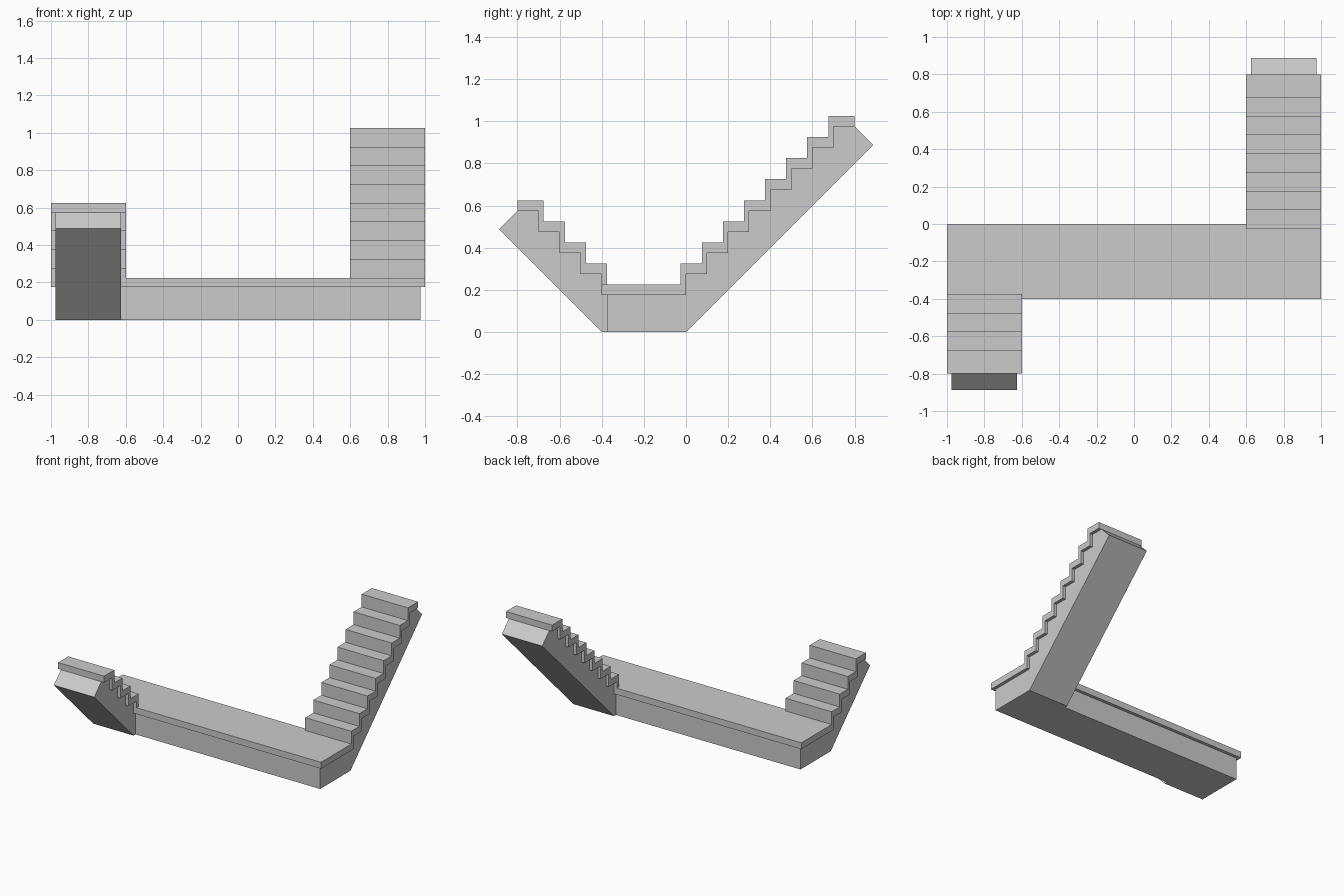
import bpy, bmesh

if "Cube" in bpy.data.objects:
    bpy.data.objects.remove(bpy.data.objects["Cube"])

STEP, OVER, BASE_H, TOP_H = 0.1, 0.025, 0.175, 0.225


def prism(name, profile, x0, x1):
    """Extrude a (y, z) profile along x."""
    bm = bmesh.new()
    face = bm.faces.new([bm.verts.new((x0, y, z)) for y, z in profile])
    ext = bmesh.ops.extrude_face_region(bm, geom=[face])
    verts = [v for v in ext["geom"] if isinstance(v, bmesh.types.BMVert)]
    bmesh.ops.translate(bm, verts=verts, vec=(x1 - x0, 0, 0))
    bmesh.ops.recalc_face_normals(bm, faces=bm.faces)
    me = bpy.data.meshes.new(name)
    bm.to_mesh(me)
    bm.free()
    ob = bpy.data.objects.new(name, me)
    bpy.context.collection.objects.link(ob)
    return ob


def rect(y0, y1, z0, z1):
    return [(y0, z0), (y1, z0), (y1, z1), (y0, z1)]


def steps(n, u0, z0, end):
    """Stair outline: n risers starting at u0, last tread ending at end."""
    pts = []
    for i in range(n):
        pts += [(u0 + i * STEP, z0 + i * STEP), (u0 + i * STEP, z0 + (i + 1) * STEP)]
    return pts + [(end, z0 + n * STEP)]


def flight(name, n, x0, x1, to_y):
    end = n * STEP
    # Core with sloped soffit and a square-cut upper end
    tip = (end + BASE_H + n * STEP) / 2
    core = [(-OVER, 0), (-OVER, BASE_H)] + steps(n, 0, BASE_H, end) + [(tip, tip), (0, 0)]
    prism(name + "_core", [(to_y(u), z) for u, z in core], x0 + OVER, x1 - OVER)
    # Stepped tread and riser covering
    under = steps(n, 0, BASE_H, end)
    under[0] = (0, TOP_H)
    cover = steps(n, -OVER, TOP_H, end) + under[::-1]
    prism(name + "_treads", [(to_y(u), z) for u, z in cover], x0, x1)


# Landing: recessed base and overhanging slab
prism("landing_base", rect(-0.4 + OVER, -OVER, 0, BASE_H), -1 + OVER, 1 - OVER)
prism("landing_slab", rect(-0.4, 0, BASE_H, TOP_H), -1, 1)

# Long flight to the back, short flight to the front
flight("back_flight", 8, 0.6, 1.0, lambda u: u)
flight("front_flight", 4, -1.0, -0.6, lambda u: -0.4 - u)
